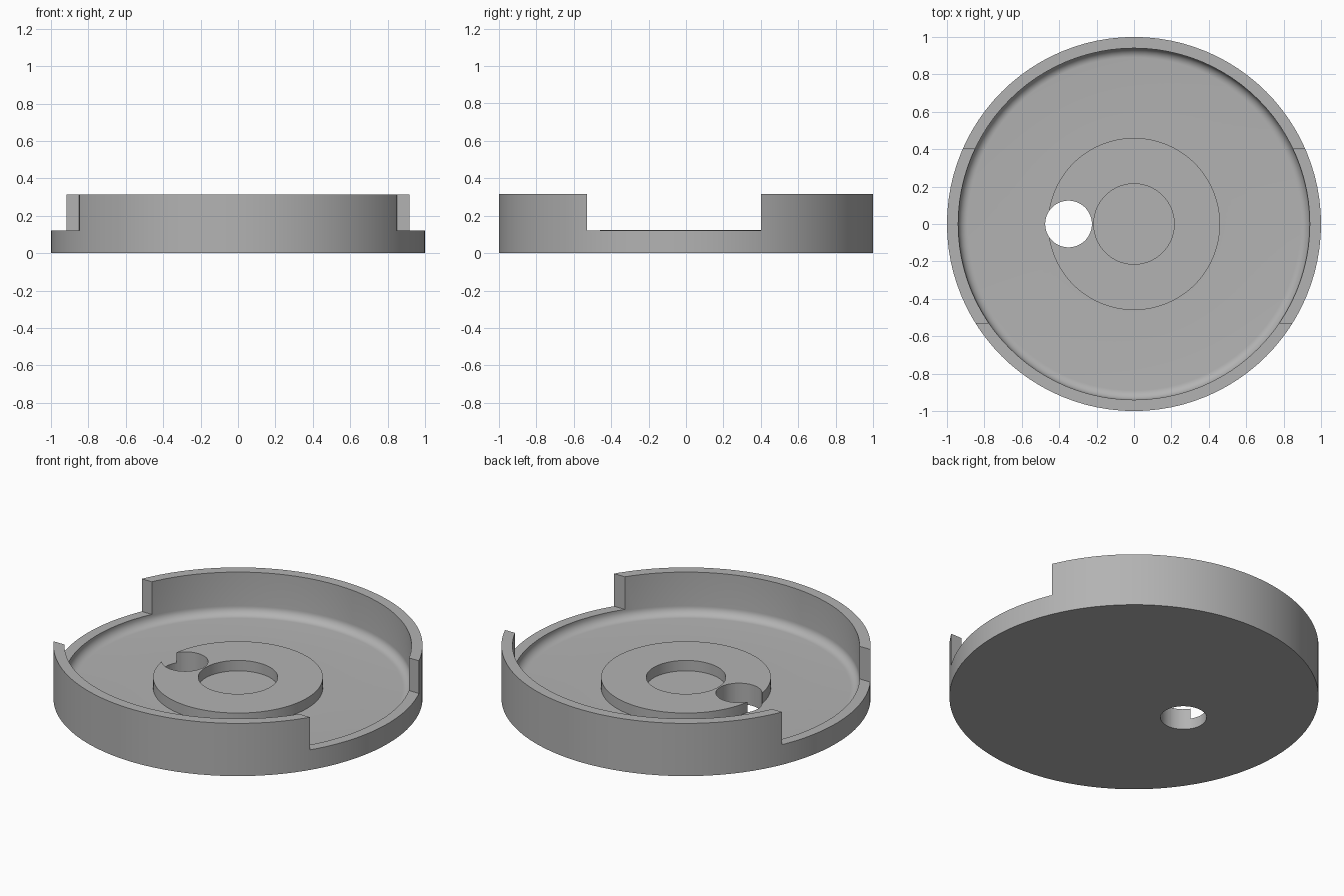
import bpy, bmesh, math
from mathutils import Matrix

cube = bpy.data.objects.get("Cube")
if cube:
    bpy.data.objects.remove(cube, do_unlink=True)

SEGMENTS = 96
HEIGHT, FLOOR, LOW_RIM, BOSS_TOP = 0.315, 0.063, 0.12, 0.125
INNER, FILLET = 0.94, 0.05

grey = bpy.data.materials.new("plain grey")
grey.use_nodes = True
grey.diffuse_color = (0.45, 0.45, 0.45, 1)
grey.node_tree.nodes["Principled BSDF"].inputs["Base Color"].default_value = grey.diffuse_color


def make_object(name, bm):
    mesh = bpy.data.meshes.new(name)
    bmesh.ops.recalc_face_normals(bm, faces=bm.faces)
    bm.to_mesh(mesh)
    bm.free()
    mesh.materials.append(grey)
    obj = bpy.data.objects.new(name, mesh)
    bpy.context.collection.objects.link(obj)
    return obj


def lathe(name, profile):
    bm = bmesh.new()
    verts = [bm.verts.new((r, 0, z)) for r, z in profile]
    edges = [bm.edges.new(pair) for pair in zip(verts, verts[1:])]
    bmesh.ops.spin(bm, geom=verts + edges, cent=(0, 0, 0), axis=(0, 0, 1),
                   angle=math.tau, steps=SEGMENTS, use_duplicate=False)
    bmesh.ops.remove_doubles(bm, verts=bm.verts, dist=0.0001)
    return make_object(name, bm)


# Dish: floor, filleted wall and raised centre ring in one profile
fillet = []
for i in range(9):
    a = math.pi / 2 * i / 8
    fillet.append((INNER - FILLET + FILLET * math.cos(a),
                   FLOOR + FILLET - FILLET * math.sin(a)))
dish = lathe("round_dish", [(0, 0), (1, 0), (1, HEIGHT), (INNER, HEIGHT)] + fillet + [
    (0.46, FLOOR), (0.46, BOSS_TOP), (0.215, BOSS_TOP), (0.215, FLOOR), (0, FLOOR)])

# Cutter for the two side openings in the wall
y0, y1 = -0.53, 0.40
bm = bmesh.new()
bmesh.ops.create_cube(bm, size=1, matrix=Matrix.Translation((0, (y0 + y1) / 2, LOW_RIM + 0.5))
                      @ Matrix.Diagonal((3, y1 - y0, 1, 1)))
# Keep the cutter clear of the centre ring
for v in bm.verts:
    if v.co.z < 0.5:
        v.co.z = LOW_RIM
bmesh.ops.bisect_plane(bm, geom=bm.verts[:] + bm.edges[:] + bm.faces[:],
                       plane_co=(0.7, 0, 0), plane_no=(-1, 0, 0), clear_outer=True)
bmesh.ops.holes_fill(bm, edges=[e for e in bm.edges if e.is_boundary])
copy = bmesh.ops.duplicate(bm, geom=bm.verts[:] + bm.edges[:] + bm.faces[:])["geom"]
for v in copy:
    if isinstance(v, bmesh.types.BMVert):
        v.co.x = -v.co.x
openings = make_object("wall_opening_cutter", bm)

# Cutter for the off-centre through hole
bm = bmesh.new()
bmesh.ops.create_cone(bm, cap_ends=True, segments=48, radius1=0.125, radius2=0.125,
                      depth=1, matrix=Matrix.Translation((-0.35, 0, 0)))
hole = make_object("through_hole_cutter", bm)

for cutter in (openings, hole):
    cutter.hide_render = True
    cutter.hide_set(True)
    mod = dish.modifiers.new(cutter.name, 'BOOLEAN')
    mod.operation, mod.solver, mod.object = 'DIFFERENCE', 'EXACT', cutter

# Apply the cuts, then remove the cutters
bpy.ops.object.select_all(action='DESELECT')
bpy.context.view_layer.objects.active = dish
dish.select_set(True)
for mod in list(dish.modifiers):
    bpy.ops.object.modifier_apply(modifier=mod.name)
for cutter in (openings, hole):
    bpy.data.objects.remove(cutter, do_unlink=True)

bpy.ops.object.shade_smooth_by_angle(angle=math.radians(30))
